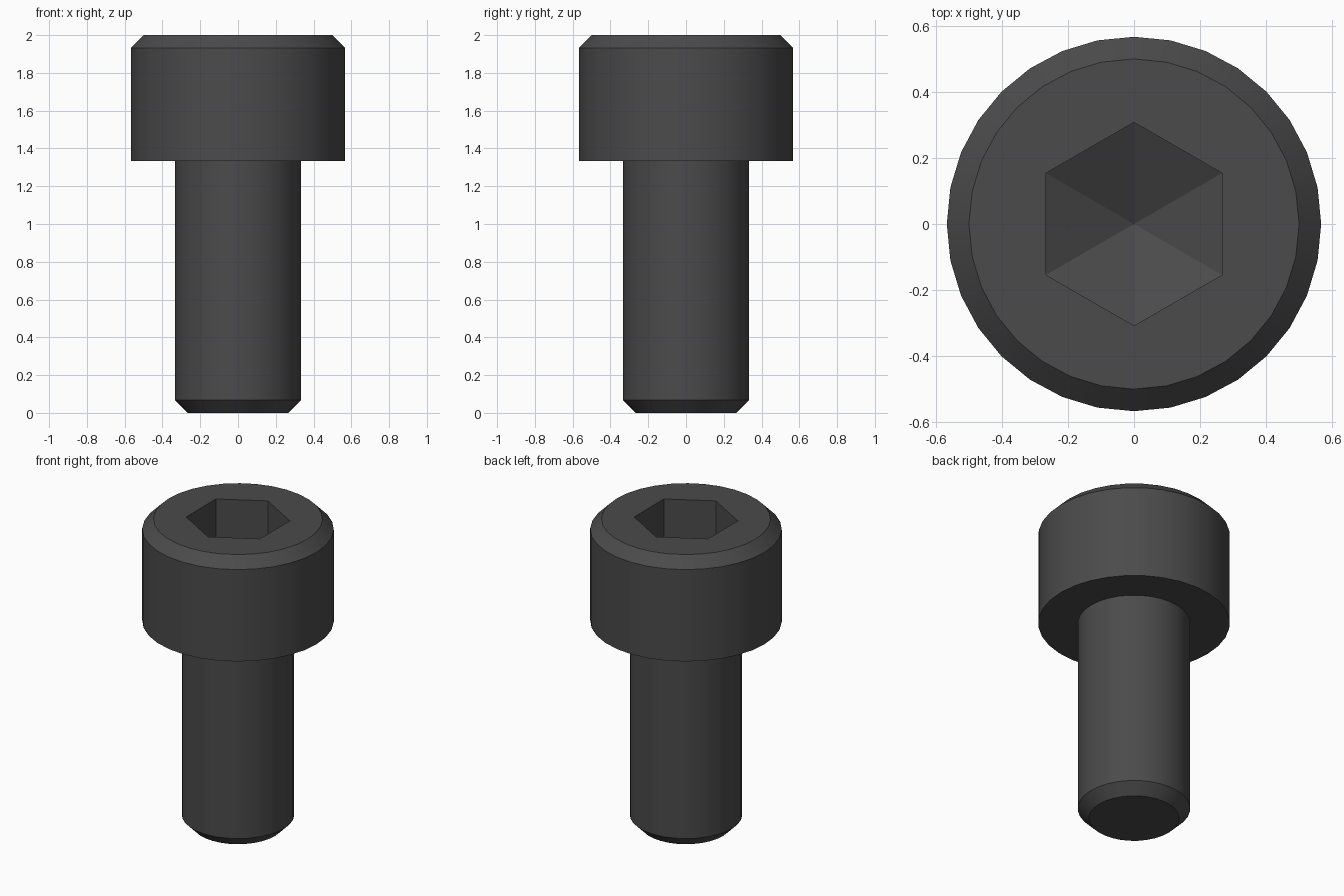
import bpy, bmesh, math

cube = bpy.data.objects.get("Cube")
if cube:
    bpy.data.objects.remove(cube, do_unlink=True)

SIDES = 32
# Outline (radius, z) from the tip chamfer up to the rim of the head
PROFILE = [(0.267, 0.0), (0.333, 0.067), (0.333, 1.333),
           (0.567, 1.333), (0.567, 1.933), (0.5, 2.0)]
HEX_RADIUS = 0.308      # centre to corner
SOCKET_FLOOR = 1.667    # bottom of the straight socket walls
SOCKET_TIP = 1.513      # point of the drilled floor

# Dark steel
steel = bpy.data.materials.new("dark_steel")
steel.use_nodes = True
colour = (0.07, 0.07, 0.07, 1.0)
steel.diffuse_color = colour
steel.node_tree.nodes["Principled BSDF"].inputs["Base Color"].default_value = colour

bm = bmesh.new()


def ring(radius, z, sides, start=0.0):
    return [bm.verts.new((radius * math.cos(start + 2 * math.pi * i / sides),
                          radius * math.sin(start + 2 * math.pi * i / sides), z))
            for i in range(sides)]


def skin(a, b):
    n = len(a)
    for i in range(n):
        j = (i + 1) % n
        bm.faces.new((a[i], a[j], b[j], b[i]))


def loop_edges(loop):
    return [bm.edges.get((loop[i - 1], loop[i])) for i in range(len(loop))]


# Turned shank and head
rings = [ring(r, z, SIDES) for r, z in PROFILE]
for lower, upper in zip(rings, rings[1:]):
    skin(lower, upper)
bm.faces.new(rings[0])

# Hexagonal socket with a pointed floor
hex_top = ring(HEX_RADIUS, 2.0, 6, math.pi / 2)
hex_floor = ring(HEX_RADIUS, SOCKET_FLOOR, 6, math.pi / 2)
skin(hex_top, hex_floor)
tip = bm.verts.new((0, 0, SOCKET_TIP))
for i in range(6):
    bm.faces.new((hex_floor[i - 1], hex_floor[i], tip))

# Flat top of the head around the socket
bmesh.ops.triangle_fill(bm, use_beauty=True, normal=(0, 0, 1),
                        edges=loop_edges(rings[-1]) + loop_edges(hex_top))
bmesh.ops.recalc_face_normals(bm, faces=bm.faces[:])

mesh = bpy.data.meshes.new("socket_head_screw")
bm.to_mesh(mesh)
bm.free()
mesh.materials.append(steel)
screw = bpy.data.objects.new("socket_head_screw", mesh)
bpy.context.collection.objects.link(screw)

# Smooth turned sides, crisp chamfers and socket facets
bpy.ops.object.select_all(action='DESELECT')
screw.select_set(True)
bpy.context.view_layer.objects.active = screw
bpy.ops.object.shade_smooth_by_angle(angle=math.radians(20))
